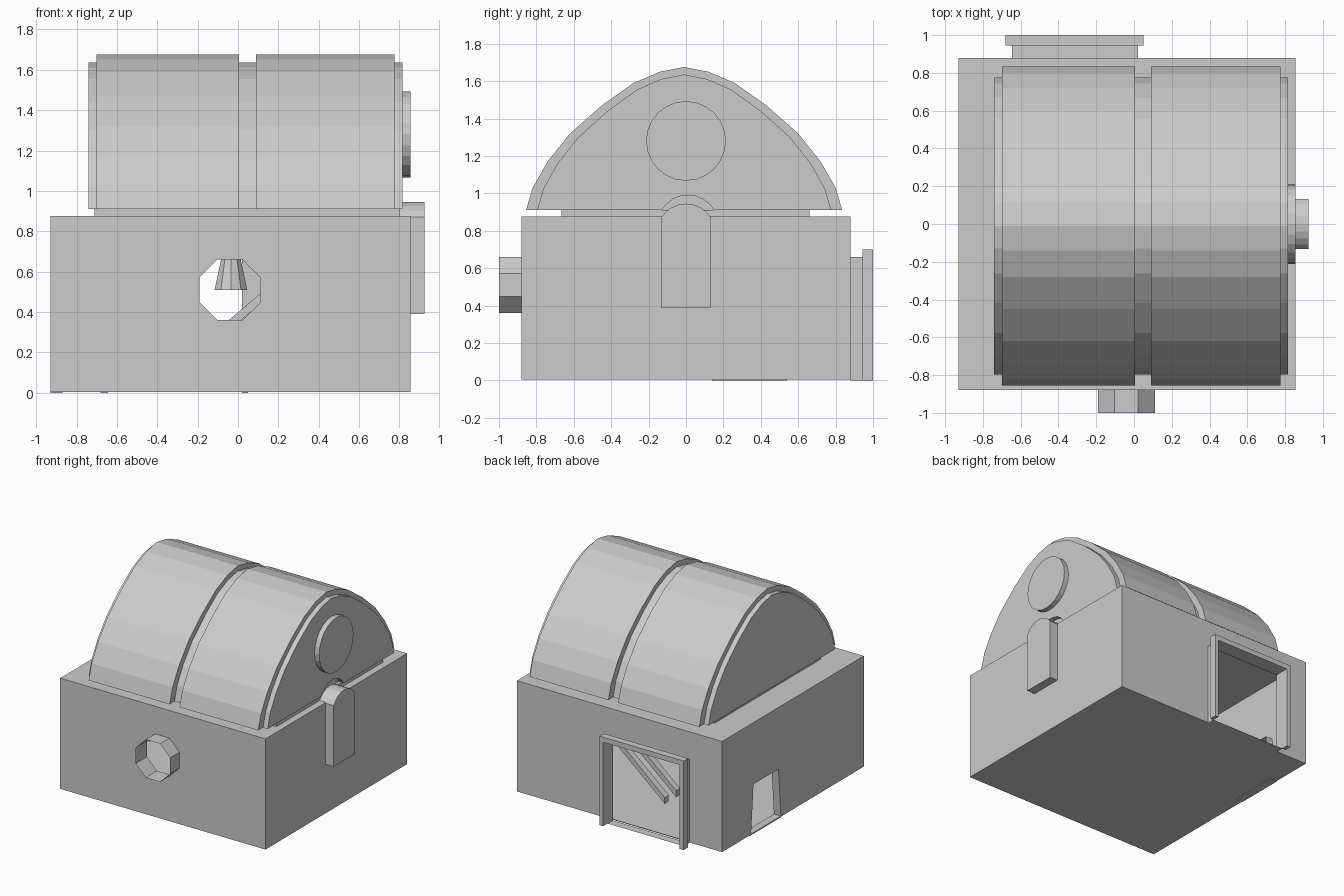
import bpy, bmesh, math
from mathutils import Vector

cube = bpy.data.objects.get("Cube")
if cube:
    bpy.data.objects.remove(cube, do_unlink=True)

grey = bpy.data.materials.new("plain grey")
grey.use_nodes = True
GREY = (0.6, 0.6, 0.6, 1)
grey.diffuse_color = GREY
grey.node_tree.nodes["Principled BSDF"].inputs["Base Color"].default_value = GREY


def finish(name, bm):
    me = bpy.data.meshes.new(name)
    bm.to_mesh(me)
    bm.free()
    me.materials.append(grey)
    ob = bpy.data.objects.new(name, me)
    bpy.context.collection.objects.link(ob)
    return ob


def place(axis, u, v, w):
    """2D point (u, v) set at depth w along the axis."""
    return {"x": Vector((w, u, v)), "y": Vector((u, w, v)), "z": Vector((u, v, w))}[axis]


def prism(name, pts, axis, a, b, caps=True):
    """Profile swept along an axis; without caps it is a thin sleeve."""
    bm = bmesh.new()
    ends = [[bm.verts.new(place(axis, u, v, w)) for u, v in pts] for w in (a, b)]
    n = len(pts)
    for i in range(n):
        j = (i + 1) % n
        bm.faces.new((ends[0][i], ends[0][j], ends[1][j], ends[1][i]))
    if caps:
        for ring in ends:
            bm.faces.new(ring)
    bmesh.ops.recalc_face_normals(bm, faces=bm.faces)
    return finish(name, bm)


def panel(name, loops, axis, w, side):
    """Thin wall with holes, facing along side * axis."""
    bm = bmesh.new()
    edges = []
    for pts in loops:
        vs = [bm.verts.new(place(axis, u, v, w)) for u, v in pts]
        edges += [bm.edges.new((vs[i], vs[(i + 1) % len(vs)])) for i in range(len(vs))]
    bmesh.ops.triangle_fill(bm, edges=edges, use_beauty=True)
    bm.normal_update()
    out = place(axis, 0, 0, side)
    bmesh.ops.reverse_faces(bm, faces=[f for f in bm.faces if f.normal.dot(out) < 0])
    return finish(name, bm)


def rect(u0, u1, v0, v1):
    return [(u0, v0), (u1, v0), (u1, v1), (u0, v1)]


def ngon(cu, cv, r, n, start=0.0, sweep=math.tau):
    steps = n if sweep == math.tau else n - 1
    return [(cu + r * math.cos(start + sweep * i / steps),
             cv + r * math.sin(start + sweep * i / steps)) for i in range(n)]


# Main room: thin walls with openings
X0, X1, Y, Z0, Z1 = -0.93, 0.855, 0.88, 0.005, 0.875
octagon = ngon(-0.04, 0.51, 0.15 / math.cos(math.pi / 8), 8, math.pi / 8)
flange = ngon(-0.04, 0.51, 0.195 / math.cos(math.pi / 8), 8, math.pi / 8)
doorway = rect(-0.645, 0.02, 0.01, 0.66)
hatch = [(0.15, 0.01), (0.52, 0.01), (0.49, 0.39), (0.18, 0.39)]
panel("front_wall", [rect(X0, X1, Z0, Z1), octagon], "y", -Y, -1)
panel("back_wall", [rect(X0, X1, Z0, Z1), doorway], "y", Y, 1)
panel("left_wall", [rect(-Y, Y, Z0, Z1)], "x", X1, 1)
panel("right_wall", [rect(-Y, Y, Z0, Z1), hatch], "x", X0, -1)
panel("room_roof", [rect(X0, X1, -Y, Y)], "z", Z1, 1)
panel("room_floor", [rect(X0, X1, -Y, Y)], "z", Z0, -1)

# Octagonal window
prism("window_tube", octagon, "y", -1.0, -0.86, caps=False)
panel("window_flange", [flange, octagon], "y", -0.884, -1)

# Back doorway
prism("doorway_sleeve", rect(-0.645, 0.02, 0, 0.66), "y", Y, 0.945, caps=False)
prism("doorway_frame", [(-0.68, 0), (-0.68, 0.7), (0.05, 0.7), (0.05, 0),
                        (0.02, 0), (0.02, 0.66), (-0.645, 0.66), (-0.645, 0)],
      "y", 0.945, 1.0)

# Small side hatch
prism("hatch_sleeve", hatch, "x", X0, -0.87, caps=False)
prism("hatch_sill", rect(0.14, 0.54, 0, 0.01), "x", X0, -0.87)

# Plinth under the vault
prism("vault_plinth", rect(-0.71, 0.8, -0.665, 0.66), "z", Z1, 0.912)

# Pointed vault: inner core and two outer shells
half = [(0.845, 0.91), (0.81, 1.03), (0.73, 1.17), (0.61, 1.32),
        (0.44, 1.47), (0.27, 1.59), (0.13, 1.65)]
arch = half + [(0, 1.675)] + [(-y, z) for y, z in reversed(half)]
outer = [(y - 0.01, z) for y, z in arch]
inner = [(y * 0.93 - 0.01, 0.91 + (z - 0.91) * 0.948) for y, z in arch]
core = prism("vault_core", inner, "x", -0.74, 0.815)
for name, a, b in (("vault_shell_right", -0.70, 0.005), ("vault_shell_left", 0.09, 0.775)):
    prism(name, outer, "x", a, b)

# Arched notch in the vault's end
cutter = prism("notch_cutter", ngon(0.01, 0.8275, 0.1625, 24), "x", 0.74, 0.95)
cutter.hide_render = True
cutter.hide_set(True)
cutter.display_type = "WIRE"
cut = core.modifiers.new("notch", "BOOLEAN")
cut.operation = "DIFFERENCE"
cut.solver = "EXACT"
cut.object = cutter
bpy.context.view_layer.objects.active = core
bpy.ops.object.modifier_apply(modifier=cut.name)
bpy.data.objects.remove(cutter, do_unlink=True)

# Round plate and arched pilaster on the end wall
prism("round_plate", ngon(0, 1.28, 0.213, 24), "x", 0.81, 0.855)
top = ngon(0, 0.79, 0.155, 9, math.radians(31), math.radians(118))
prism("pilaster", [(-0.133, 0.39), (0.133, 0.39)] + top, "x", 0.8, 0.925)

# Inside: hanging lamp and sloping stair rails
bm = bmesh.new()
bmesh.ops.create_cone(bm, segments=10, radius1=0.085, radius2=0.04, depth=0.2, cap_ends=True)
bmesh.ops.translate(bm, verts=bm.verts, vec=(-0.035, 0, 0.61))
finish("lamp_shade", bm)
prism("lamp_cord", ngon(-0.035, 0, 0.012, 6), "z", 0.71, Z1)
for name, y in (("stair_rail_front", 0.46), ("stair_rail_back", 0.6)):
    prism(name, [(-0.27, 0.12), (0.56, 0.82), (0.56, 0.872), (-0.27, 0.17)], "y", y, y + 0.05)
